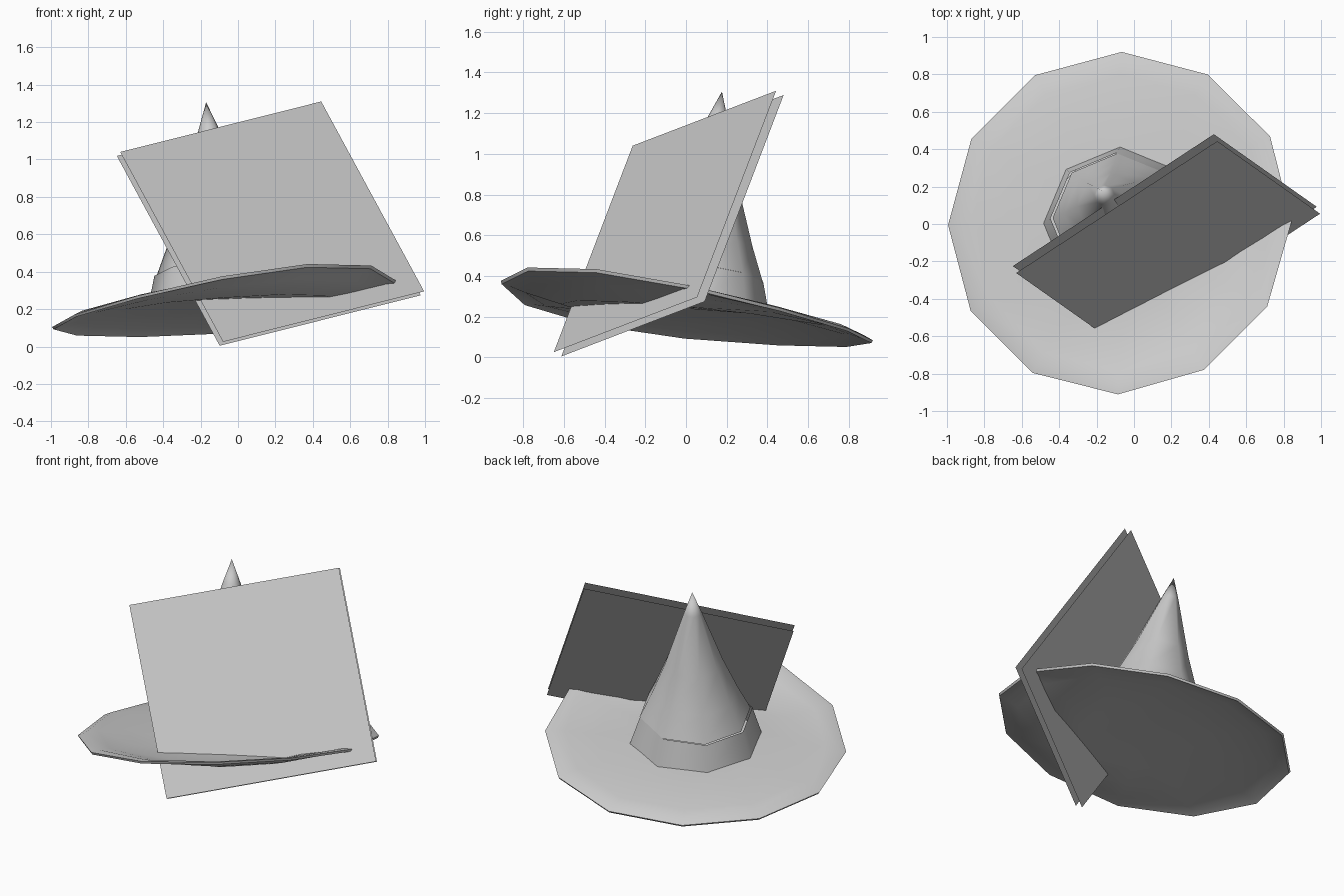
import bpy, bmesh, math
from mathutils import Vector, Matrix

if "Cube" in bpy.data.objects:
    bpy.data.objects.remove(bpy.data.objects["Cube"])

# Hat frame: leaning axis through the centre of the brim
AXIS = Vector((-0.124, 0.148, 1)).normalized()
HAT = Matrix.Translation((-0.075, 0.004, 0.225)) @ \
    Vector((0, 0, 1)).rotation_difference(AXIS).to_matrix().to_4x4()


def make_object(name, bm, smooth=None):
    me = bpy.data.meshes.new(name)
    bm.to_mesh(me)
    bm.free()
    ob = bpy.data.objects.new(name, me)
    bpy.context.collection.objects.link(ob)
    if smooth:
        bpy.ops.object.select_all(action='DESELECT')
        ob.select_set(True)
        bpy.context.view_layer.objects.active = ob
        bpy.ops.object.shade_smooth_by_angle(angle=math.radians(smooth))
    return ob


def brim_warp(x, y):
    """Brim shape: front-right edge turned up, back-left edge drooping."""
    r = math.hypot(x, y)
    u = (x - y) / math.sqrt(2)
    t = min(1, max(0, (r - 0.62) / 0.305))
    h = -0.056 * x * y / 0.925 ** 2          # gentle saddle
    if u > 0:
        return h - 0.125 * u * (1 - t) + 0.015 * u * t
    return h - 0.03 * u * (1 - t) + 0.022 * u * t


def lathe(name, profile, sides, smooth=None, warp_below=-9, shear=(0, 0)):
    """Spin (radius, height) points round the hat axis."""
    bm = bmesh.new()
    rings = []
    for r, h in profile:
        ring = []
        for i in range(sides if r else 1):
            a = 2 * math.pi * i / sides
            x, y = r * math.cos(a), r * math.sin(a)
            w = brim_warp(x, y) if h < warp_below else 0
            ring.append(bm.verts.new((x + shear[0] * h, y + shear[1] * h, h + w)))
        rings.append(ring if r else ring * sides)
    for lo, hi in zip(rings, rings[1:]):
        for i in range(sides):
            j = (i + 1) % sides
            bm.faces.new(list(dict.fromkeys((lo[i], lo[j], hi[j], hi[i]))))
    bmesh.ops.recalc_face_normals(bm, faces=bm.faces)
    bm.transform(HAT)
    return make_object(name, bm, smooth)


# Brim: thin closed sheet with a rounded rim
lathe("brim", [(0, 0.0), (0.40, 0.0), (0.62, 0.0), (0.80, 0.0), (0.88, 0.0),
               (0.92, -0.008), (0.927, 0.006), (0.88, 0.02), (0.80, 0.02),
               (0.62, 0.018), (0.38, 0.018)], 12, smooth=50, warp_below=1)

# Band round the foot of the crown
lathe("hat_band", [(0.41, 0.012), (0.35, 0.2)], 8, smooth=50, warp_below=0.1)

# Pointed crown
lathe("crown", [(0.345, 0.2), (0.27, 0.36), (0.18, 0.58),
                (0.055, 0.95), (0, 1.098)], 8, smooth=60, shear=(0.035, 0.012))

# Two thin parallel square panels cutting through the brim
corner = Vector((-0.63, -0.262, 1.04))
across = Vector((1.075, 0.705, 0.27))
down = Vector((0.55, -0.388, -1.015))
gap = Vector((-0.018, 0.037, -0.021))
for k, name in enumerate(("front_panel", "back_panel")):
    bm = bmesh.new()
    p = corner + gap * k
    bm.faces.new([bm.verts.new(v) for v in
                  (p, p + down, p + down + across, p + across)])
    make_object(name, bm)
